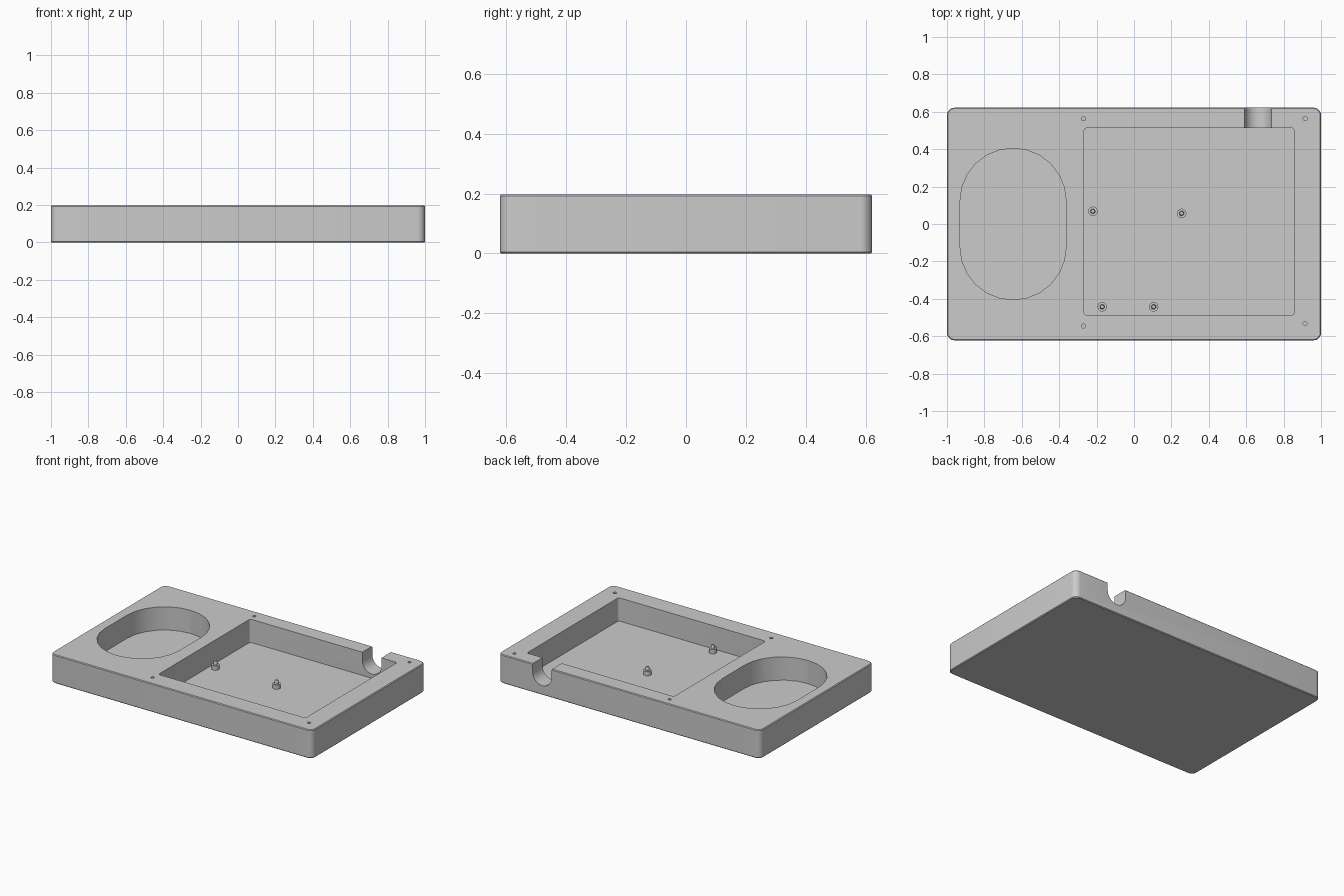
import bpy, bmesh
from math import pi, cos, sin

if "Cube" in bpy.data.objects:
    bpy.data.objects.remove(bpy.data.objects["Cube"], do_unlink=True)

grey = bpy.data.materials.new("matte_grey")
grey.use_nodes = True
tone = (0.6, 0.6, 0.6, 1)
grey.diffuse_color = tone
grey.node_tree.nodes["Principled BSDF"].inputs["Base Color"].default_value = tone

HEIGHT, FLOOR, OVER = 0.197, 0.037, 0.3


def rounded(x0, x1, y0, y1, r, steps):
    """Outline of a rectangle with rounded corners."""
    centres = [(x1 - r, y1 - r), (x0 + r, y1 - r), (x0 + r, y0 + r), (x1 - r, y0 + r)]
    return [(cx + r * cos(a), cy + r * sin(a))
            for q, (cx, cy) in enumerate(centres)
            for a in [(q + i / steps) * pi / 2 for i in range(steps + 1)]]


def circle(x, y, r, n=24):
    return [(x + r * cos(2 * pi * i / n), y + r * sin(2 * pi * i / n)) for i in range(n)]


def loft(name, rings):
    """Closed solid through a stack of 3D rings."""
    bm = bmesh.new()
    loops = [[bm.verts.new(p) for p in ring] for ring in rings]
    for low, high in zip(loops, loops[1:]):
        for i in range(len(low)):
            j = (i + 1) % len(low)
            bm.faces.new((low[i], low[j], high[j], high[i]))
    bm.faces.new(loops[0][::-1])
    bm.faces.new(loops[-1])
    bmesh.ops.remove_doubles(bm, verts=bm.verts, dist=0.0001)
    bmesh.ops.recalc_face_normals(bm, faces=bm.faces)
    mesh = bpy.data.meshes.new(name)
    bm.to_mesh(mesh)
    bm.free()
    mesh.materials.append(grey)
    obj = bpy.data.objects.new(name, mesh)
    bpy.context.collection.objects.link(obj)
    return obj


def at(outline, z):
    return [(x, y, z) for x, y in outline]


def select(obj):
    bpy.ops.object.select_all(action="DESELECT")
    obj.select_set(True)
    bpy.context.view_layer.objects.active = obj


def carve(body, cutter):
    mod = body.modifiers.new("carve", "BOOLEAN")
    mod.operation, mod.solver, mod.object = "DIFFERENCE", "EXACT", cutter
    select(body)
    bpy.ops.object.modifier_apply(modifier=mod.name)
    bpy.data.objects.remove(cutter, do_unlink=True)


# Tray body with softened top and bottom edges
c = 0.005
wide = rounded(-1, 1, -0.622, 0.622, 0.04, 6)
slim = rounded(-1 + c, 1 - c, -0.622 + c, 0.622 - c, 0.04 - c, 6)
tray = loft("tray_body", [at(slim, 0), at(wide, c), at(wide, HEIGHT - c), at(slim, HEIGHT)])

# Rectangular pocket
pocket = rounded(-0.267, 0.856, -0.487, 0.513, 0.015, 4)
carve(tray, loft("pocket_cutter", [at(pocket, FLOOR), at(pocket, OVER)]))

# Oblong recess
recess = rounded(-0.93, -0.363, -0.405, 0.405, 0.2834, 6)
carve(tray, loft("recess_cutter", [at(recess, FLOOR), at(recess, OVER)]))

# Round-bottomed cable slot through the back wall
r, cx, cz = 0.073, 0.663, 0.138
slot = [(cx + r * cos(a), cz + r * sin(a)) for a in [pi + pi * i / 12 for i in range(13)]]
slot += [(cx + r, OVER), (cx - r, OVER)]
carve(tray, loft("slot_cutter", [[(x, y, z) for x, z in slot] for y in (0.47, 0.7)]))

# Screw holes around the pocket
for x, y in [(-0.27, 0.563), (0.915, 0.563), (-0.27, -0.545), (0.915, -0.532)]:
    hole = circle(x, y, 0.011, 16)
    carve(tray, loft("hole_cutter", [at(hole, 0.08), at(hole, OVER)]))

select(tray)
bpy.ops.object.shade_smooth_by_angle(angle=pi / 6)

# Stepped mounting pegs on the pocket floor
steps = [(0.025, -0.005), (0.025, 0.03), (0.013, 0.03), (0.013, 0.046), (0.009, 0.054)]
for i, (x, y) in enumerate([(-0.22, 0.068), (0.255, 0.057), (-0.17, -0.443), (0.105, -0.443)]):
    peg = loft(f"mounting_peg_{i + 1}", [at(circle(x, y, pr), FLOOR + h) for pr, h in steps])
    select(peg)
    bpy.ops.object.shade_smooth_by_angle(angle=pi / 6)
